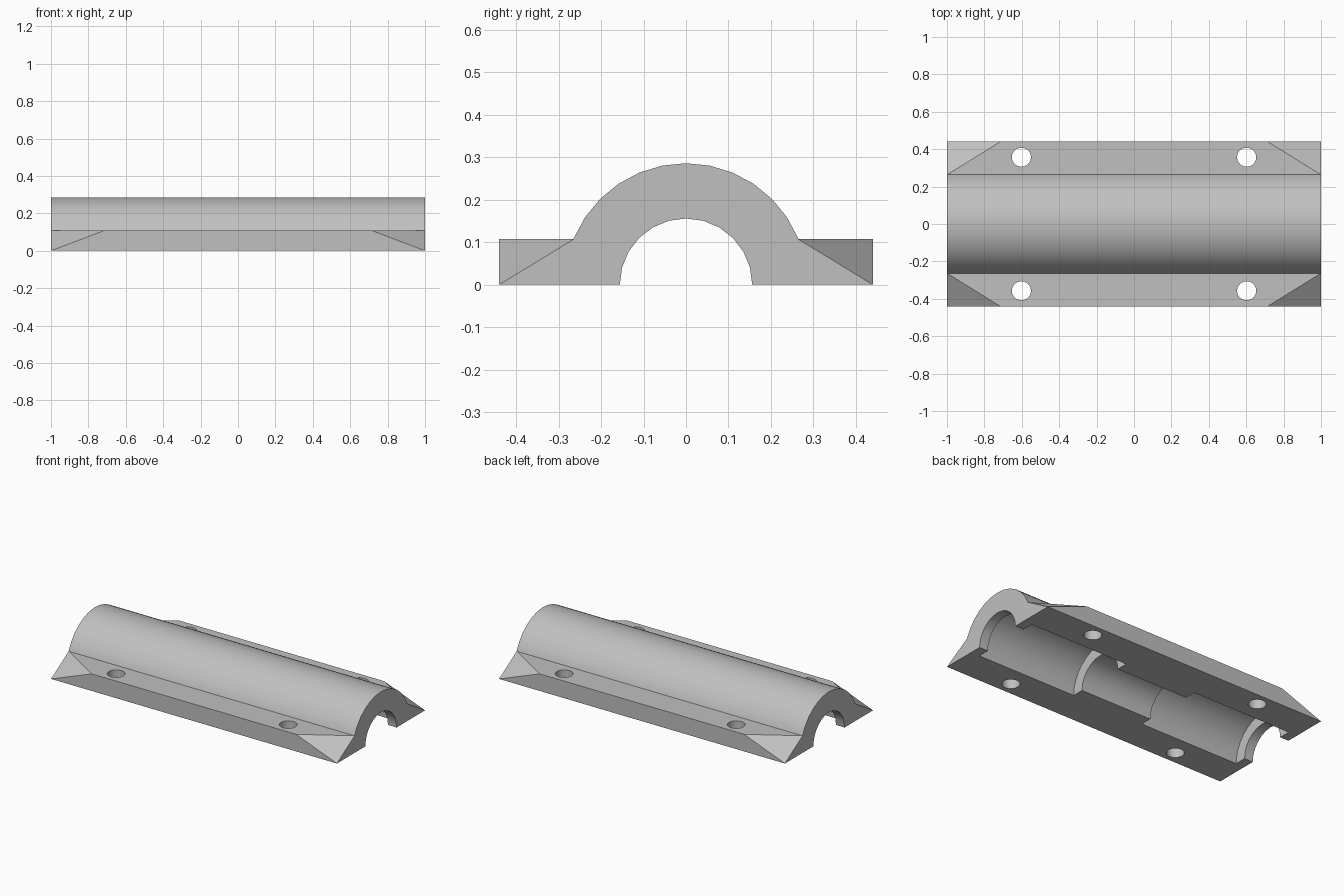
import bpy, bmesh, math
from mathutils import Matrix

default = bpy.data.objects.get("Cube")
if default:
    bpy.data.objects.remove(default, do_unlink=True)

HALF_W, FLANGE_Z, OUTER_R, BORE_R, POCKET_R = 0.44, 0.108, 0.286, 0.156, 0.229

grey = bpy.data.materials.new("plain_grey")
grey.use_nodes = True
colour = (0.53, 0.53, 0.53, 1)
grey.diffuse_color = colour
grey.node_tree.nodes["Principled BSDF"].inputs["Base Color"].default_value = colour


def to_object(name, bm):
    bmesh.ops.recalc_face_normals(bm, faces=bm.faces)
    mesh = bpy.data.meshes.new(name)
    bm.to_mesh(mesh)
    bm.free()
    obj = bpy.data.objects.new(name, mesh)
    bpy.context.collection.objects.link(obj)
    mesh.materials.append(grey)
    return obj


def cylinder(name, radius, length, centre, axis="X", segments=32):
    bm = bmesh.new()
    turn = Matrix.Rotation(math.pi / 2, 4, "Y") if axis == "X" else Matrix()
    bmesh.ops.create_cone(bm, cap_ends=True, segments=segments, radius1=radius,
                          radius2=radius, depth=length,
                          matrix=Matrix.Translation(centre) @ turn)
    return to_object(name, bm)


def combine(target, other, operation):
    bpy.context.view_layer.objects.active = target
    mod = target.modifiers.new(operation, "BOOLEAN")
    mod.operation, mod.solver, mod.object = operation, "EXACT", other
    bpy.ops.object.modifier_apply(modifier=mod.name)
    bpy.data.objects.remove(other, do_unlink=True)


# Flanged base: a slab with its four top corners sliced off
bm = bmesh.new()
for sx in (-1, 1):
    for sy in (-1, 1):
        for x, y, z in ((1, HALF_W, 0), (1, 0.263, FLANGE_Z), (0.715, HALF_W, FLANGE_Z)):
            bm.verts.new((sx * x, sy * y, z))
bmesh.ops.convex_hull(bm, input=bm.verts)
bmesh.ops.dissolve_limit(bm, angle_limit=0.01, verts=bm.verts, edges=bm.edges)
housing = to_object("split_housing", bm)

# Arched shell
combine(housing, cylinder("arch", OUTER_R, 2, (0, 0, 0)), "UNION")

# Flat underside
bm = bmesh.new()
bmesh.ops.create_cube(bm, size=1, matrix=Matrix.Translation((0, 0, -0.5))
                      @ Matrix.Diagonal((3, 2, 1, 1)))
combine(housing, to_object("underside_cut", bm), "DIFFERENCE")

# Through bore, two wider pockets and the four bolt holes
combine(housing, cylinder("bore", BORE_R, 2.4, (0, 0, 0), segments=24), "DIFFERENCE")
for sx in (-1, 1):
    combine(housing, cylinder("pocket", POCKET_R, 0.69, (sx * 0.595, 0, 0)), "DIFFERENCE")
    for sy in (-1, 1):
        combine(housing, cylinder("bolt_hole", 0.051, 0.6, (sx * 0.602, sy * 0.357, 0), "Z"),
                "DIFFERENCE")

# Smooth curved surfaces, sharp edges
bpy.ops.object.select_all(action="DESELECT")
housing.select_set(True)
bpy.context.view_layer.objects.active = housing
bpy.ops.object.shade_smooth_by_angle(angle=math.radians(25))
